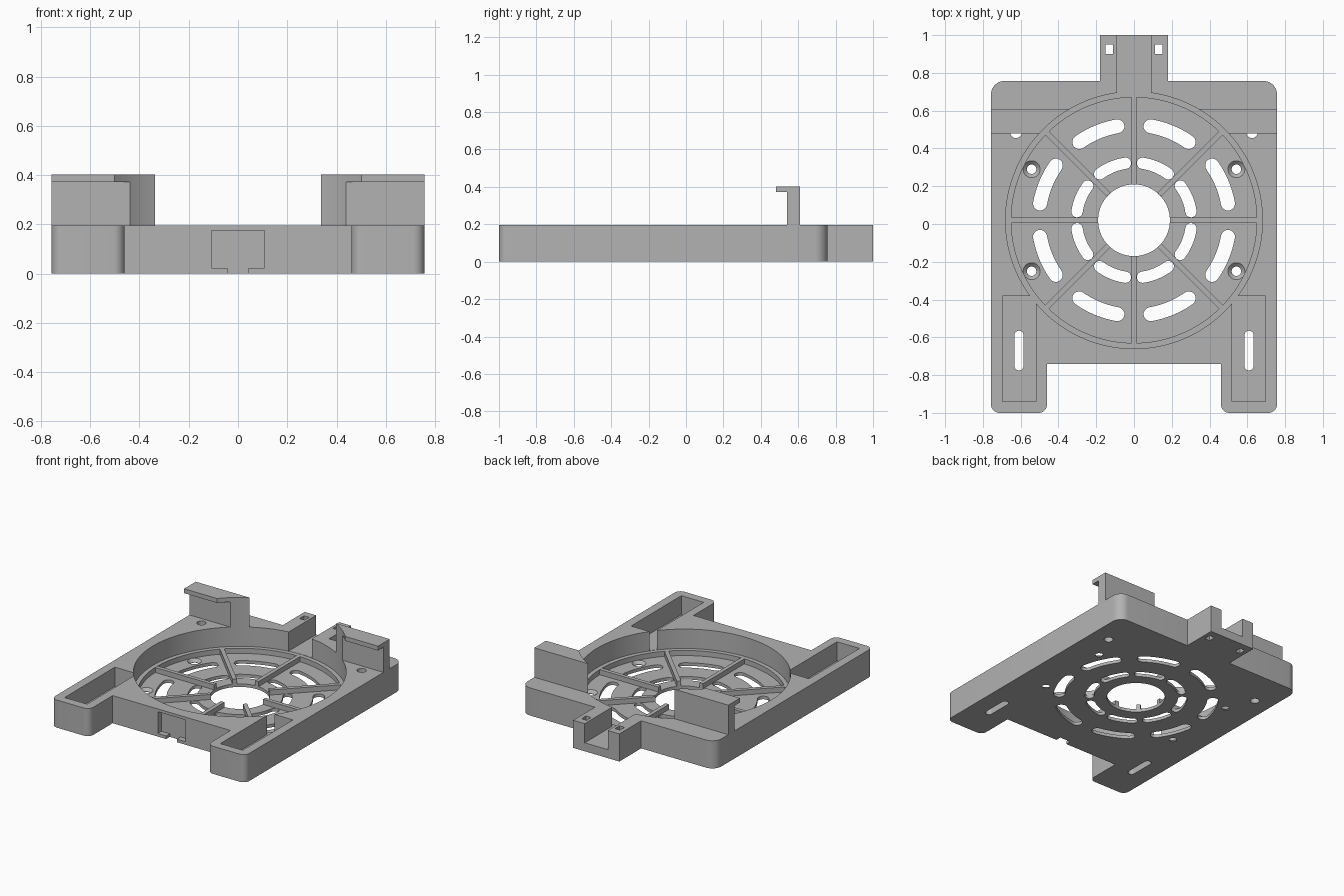
import bpy, bmesh
from math import sin, cos, pi, radians
from mathutils import Vector, Matrix

if "Cube" in bpy.data.objects:
    bpy.data.objects.remove(bpy.data.objects["Cube"])

TOP, FLOOR, RIB_TOP = 0.195, 0.022, 0.058
CY = 0.02            # centre of the fan opening on y
FAN_R, RING_R, HUB_R = 0.68, 0.65, 0.19

grey = bpy.data.materials.new("plain grey")
grey.use_nodes = True
grey.diffuse_color = (0.45, 0.45, 0.45, 1)
grey.node_tree.nodes["Principled BSDF"].inputs["Base Color"].default_value = grey.diffuse_color


def make(name, bm):
    bmesh.ops.recalc_face_normals(bm, faces=bm.faces)
    mesh = bpy.data.meshes.new(name)
    bm.to_mesh(mesh)
    bm.free()
    mesh.materials.append(grey)
    obj = bpy.data.objects.new(name, mesh)
    bpy.context.collection.objects.link(obj)
    return obj


def prism(name, pts, a, b, along_x=False):
    """Extrude a 2D outline from a to b along z, or along x for (y, z) outlines."""
    bm = bmesh.new()
    place = (lambda p, h: (h, p[0], p[1])) if along_x else (lambda p, h: (p[0], p[1], h))
    face = bm.faces.new([bm.verts.new(place(p, a)) for p in pts])
    new = bmesh.ops.extrude_face_region(bm, geom=[face])["geom"]
    shift = Vector(place((0, 0), b - a))
    bmesh.ops.translate(bm, vec=shift, verts=[v for v in new if isinstance(v, bmesh.types.BMVert)])
    return make(name, bm)


def rounded(corners, steps=8):
    """Fillet the square corners of an outline given as (x, y, radius)."""
    out = []
    for i, (x, y, r) in enumerate(corners):
        p = Vector((x, y))
        if r == 0:
            out.append(p)
            continue
        d1 = (Vector(corners[i - 1][:2]) - p).normalized()
        d2 = (Vector(corners[(i + 1) % len(corners)][:2]) - p).normalized()
        c = p + r * (d1 + d2)
        for k in range(steps + 1):
            t = pi / 2 * k / steps
            out.append(c - r * (d2 * cos(t) + d1 * sin(t)))
    return out


def rect(x0, x1, y0, y1, r=0):
    return rounded([(x0, y0, r), (x1, y0, r), (x1, y1, r), (x0, y1, r)])


def arc(cx, cy, r, a0, a1, n):
    return [(cx + r * cos(a0 + (a1 - a0) * k / n), cy + r * sin(a0 + (a1 - a0) * k / n))
            for k in range(n + 1)]


def circle(cx, cy, r, n=32):
    return arc(cx, cy, r, 0, 2 * pi, n)[:-1]


def arc_slot(r, mid, half, w):
    a0, a1 = mid - half, mid + half
    end = lambda a: (r * cos(a), CY + r * sin(a))
    return (arc(0, CY, r + w, a0, a1, 12) + arc(*end(a1), w, a1, a1 + pi, 8)[1:-1]
            + arc(0, CY, r - w, a1, a0, 12) + arc(*end(a0), w, a0 + pi, a0 + 2 * pi, 8)[1:-1])


def cut(obj, cutters):
    """Subtract every cutter, bake the result and remove the cutters."""
    for c in cutters:
        c.hide_render = True
        mod = obj.modifiers.new("cut", 'BOOLEAN')
        mod.operation, mod.solver, mod.object = 'DIFFERENCE', 'EXACT', c
    bpy.context.view_layer.update()
    deps = bpy.context.evaluated_depsgraph_get()
    mesh = bpy.data.meshes.new_from_object(obj.evaluated_get(deps))
    obj.modifiers.clear()
    obj.data = mesh
    for c in cutters:
        bpy.data.objects.remove(c)


# Base plate with two front feet and a rear tab
half = [(0.46, -0.74, 0), (0.46, -1, 0.045), (0.757, -1, 0.045),
        (0.757, 0.757, 0.07), (0.18, 0.757, 0), (0.18, 1, 0)]
outline = half + [(-x, y, r) for x, y, r in reversed(half)]
base = prism("base_plate", rounded(outline), 0, TOP)

holes = []


def hole(pts, z0=-0.1, z1=0.5):
    holes.append(prism("cutter", pts, z0, z1))


# Round recess, stepped ring and hub opening
hole(circle(0, CY, FAN_R, 128), RIB_TOP)
hole(circle(0, CY, RING_R, 128), FLOOR)
hole(circle(0, CY, HUB_R, 64))

# Two rings of curved air slots
for k in range(8):
    mid = radians(22.5 + 45 * k)
    hole(arc_slot(0.505, mid, radians(12.5), 0.037))
    hole(arc_slot(0.305, mid, radians(14), 0.03))

# Cable channel in the tab and the slot in the front wall
hole(rect(-0.09, 0.09, 0.6, 1.1), 0.06)
hole(rect(-0.107, 0.107, -0.8, -0.7), FLOOR, 0.175)
hole(rect(-0.042, 0.042, -0.8, -0.7), -0.1, 0.05)

for s in (-1, 1):
    # Foot pockets with long through slots
    hole(rect(*sorted((s * 0.52, s * 0.695)), -0.94, -0.38), 0.06)
    hole(rect(*sorted((s * 0.585, s * 0.633)), -0.775, -0.565, 0.0235))
    # Tie holes in the tab and small holes under the hooks
    hole(rect(*sorted((s * 0.11, s * 0.15)), 0.9, 0.95))
    hole(circle(s * 0.625, 0.485, 0.03))
    # Countersunk screw holes
    for t in (-1, 1):
        x, y = s * 0.542, CY + t * 0.27
        hole(circle(x, y, 0.025))
        bm = bmesh.new()
        bmesh.ops.create_cone(bm, cap_ends=True, segments=32, radius1=0.024, radius2=0.047,
                              depth=0.022, matrix=Matrix.Translation((x, y, FLOOR - 0.009)))
        holes.append(make("cutter", bm))
cut(base, holes)

# Radial ribs across the recess floor
bm = bmesh.new()
for k in range(8):
    length = RING_R + 0.01 - HUB_R
    m = (Matrix.Translation((0, CY, 0)) @ Matrix.Rotation(k * pi / 4, 4, 'Z')
         @ Matrix.Translation((HUB_R + length / 2, 0, (FLOOR + RIB_TOP) / 2 - 0.003))
         @ Matrix.Diagonal((length, 0.028, RIB_TOP - FLOOR + 0.005, 1)))
    bmesh.ops.create_cube(bm, size=1, matrix=m)
ribs = make("radial_ribs", bm)

# Rear hooks, trimmed by the round opening
profile = [(0.54, TOP - 0.005), (0.61, TOP - 0.005), (0.61, 0.403),
           (0.48, 0.403), (0.48, 0.372), (0.54, 0.372)]
parts = [base, ribs]
for s, side in ((1, "left"), (-1, "right")):
    hook = prism(side + "_hook", profile, s * 0.25, s * 0.757, along_x=True)
    cut(hook, [prism("cutter", circle(0, CY, FAN_R, 128), 0, 1)])
    parts.append(hook)

# Smooth the round walls, keep the edges crisp
bpy.ops.object.select_all(action='DESELECT')
for p in parts:
    p.select_set(True)
bpy.context.view_layer.objects.active = base
bpy.ops.object.shade_smooth_by_angle(angle=radians(30))
